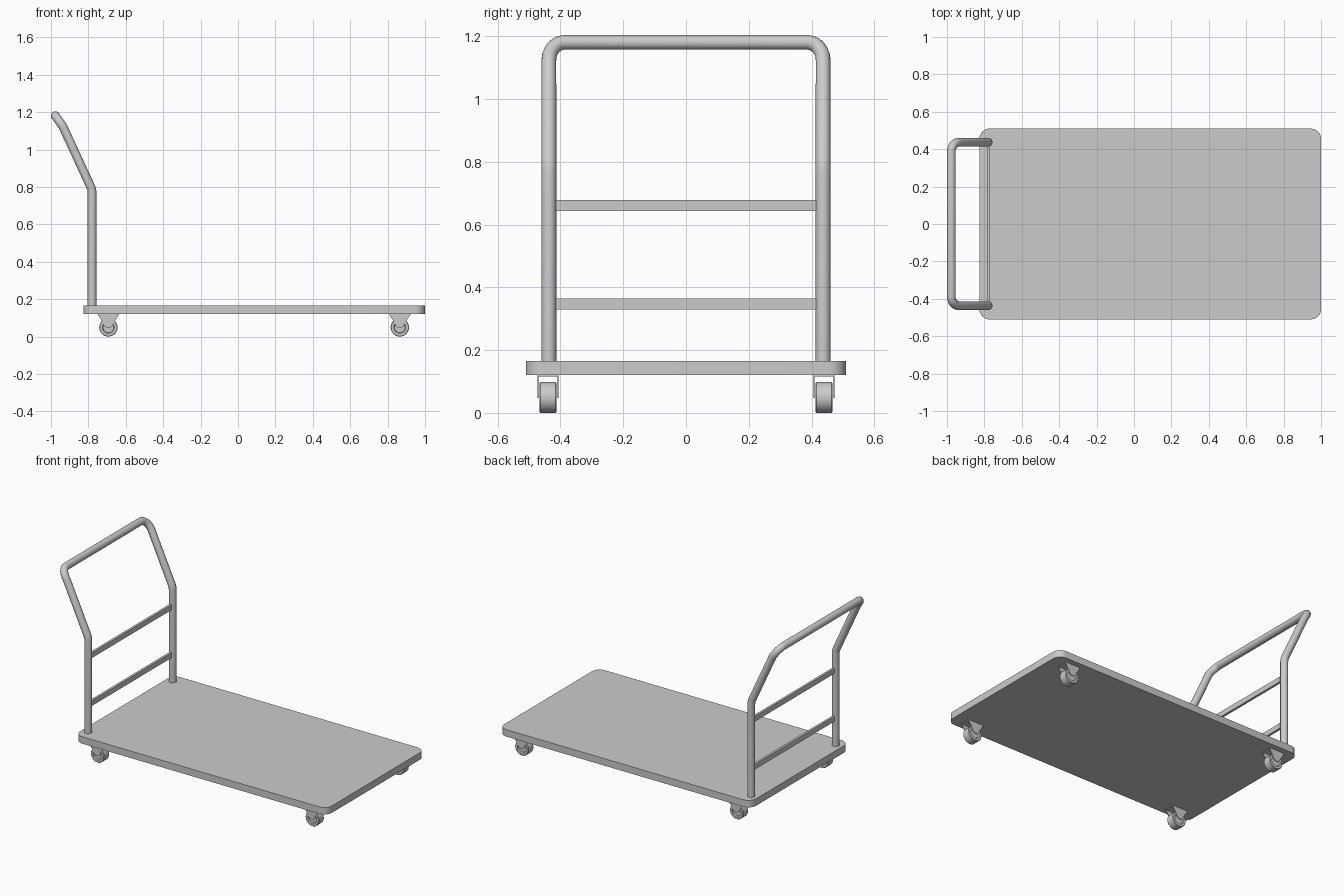
import bpy, bmesh
from math import sin, cos, pi, radians

if "Cube" in bpy.data.objects:
    bpy.data.objects.remove(bpy.data.objects["Cube"])


def finish(name, bm, smooth=True):
    bmesh.ops.remove_doubles(bm, verts=bm.verts, dist=1e-5)
    bmesh.ops.recalc_face_normals(bm, faces=bm.faces)
    me = bpy.data.meshes.new(name)
    bm.to_mesh(me)
    bm.free()
    ob = bpy.data.objects.new(name, me)
    bpy.context.collection.objects.link(ob)
    if smooth:
        bpy.ops.object.select_all(action='DESELECT')
        ob.select_set(True)
        bpy.context.view_layer.objects.active = ob
        bpy.ops.object.shade_smooth_by_angle(angle=radians(35))
    return ob


def prism(bm, pts, offset):
    """Extrude a closed outline by an offset vector."""
    face = bm.faces.new([bm.verts.new(p) for p in pts])
    ext = bmesh.ops.extrude_face_region(bm, geom=[face], use_keep_orig=True)
    moved = [v for v in ext["geom"] if isinstance(v, bmesh.types.BMVert)]
    bmesh.ops.translate(bm, verts=moved, vec=offset)


def box(bm, x0, x1, y0, y1, z0, z1):
    prism(bm, [(x0, y0, z0), (x1, y0, z0), (x1, y1, z0), (x0, y1, z0)], (0, 0, z1 - z0))


# Deck with rounded corners
X0, X1, Y, R = -0.827, 1.0, 0.51, 0.055
outline = []
for cx, cy, start in ((X1 - R, Y - R, 0), (X0 + R, Y - R, 90),
                      (X0 + R, R - Y, 180), (X1 - R, R - Y, 270)):
    for i in range(9):
        a = radians(start + i * 90 / 8)
        outline.append((cx + R * cos(a), cy + R * sin(a), 0.12))
bm = bmesh.new()
prism(bm, outline, (0, 0, 0.046))
finish("deck", bm)

# Bent tube handle: one half of the path, then its mirror
half = [(-0.78, 0.437, 0.14), (-0.78, 0.437, 0.77),
        (-0.782, 0.437, 0.785), (-0.788, 0.437, 0.802)]
for i in range(7):
    t = i / 6 * pi / 2
    half.append((-0.937 - 0.04 * sin(t), 0.437 - 0.05 * (1 - cos(t)), 1.125 + 0.056 * sin(t)))
path = half + [(x, -y, z) for x, y, z in reversed(half)]
cu = bpy.data.curves.new("handle", 'CURVE')
cu.dimensions = '3D'
cu.bevel_depth = 0.0235
cu.bevel_resolution = 6
cu.use_fill_caps = True
sp = cu.splines.new('POLY')
sp.points.add(len(path) - 1)
for p, co in zip(sp.points, path):
    p.co = (*co, 1)
handle = bpy.data.objects.new("handle", cu)
bpy.context.collection.objects.link(handle)
bpy.ops.object.select_all(action='DESELECT')
handle.select_set(True)
bpy.context.view_layer.objects.active = handle
bpy.ops.object.convert(target='MESH')
bpy.ops.object.shade_smooth_by_angle(angle=radians(40))

# Flat cross rails
for name, z in (("lower_rail", 0.33), ("upper_rail", 0.644)):
    bm = bmesh.new()
    box(bm, -0.787, -0.772, -0.425, 0.425, z, z + 0.034)
    finish(name, bm, False)

# Casters: lathed wheel and a thin U-shaped fork
WR = 0.049
wheel_profile = [(0, -0.02), (0.028, -0.02), (0.032, -0.027), (0.046, -0.027), (WR, -0.024),
                 (WR, 0.024), (0.046, 0.027), (0.032, 0.027), (0.028, 0.02), (0, 0.02)]
for end, cx in (("rear", -0.693), ("front", 0.865)):
    for side, cy in (("left", 0.44), ("right", -0.44)):
        bm = bmesh.new()
        vs = [bm.verts.new((cx + r, cy + y, WR)) for r, y in wheel_profile]
        es = [bm.edges.new(e) for e in zip(vs, vs[1:])]
        bmesh.ops.spin(bm, geom=vs + es, cent=(cx, cy, WR), axis=(0, 1, 0),
                       angle=2 * pi, steps=32, use_merge=True)
        finish(f"{end}_{side}_wheel", bm)

        bm = bmesh.new()
        box(bm, cx - 0.056, cx + 0.056, cy - 0.033, cy + 0.033, 0.116, 0.121)
        plate = [(-0.056, 0.118), (-0.052, 0.11)]
        for i in range(9):
            a = pi + i / 8 * pi
            plate.append((0.027 * cos(a), 0.072 + 0.025 * sin(a)))
        plate += [(0.052, 0.11), (0.056, 0.118)]
        for y in (cy - 0.033, cy + 0.030):
            prism(bm, [(cx + x, y, z) for x, z in plate], (0, 0.003, 0))
        finish(f"{end}_{side}_fork", bm)
